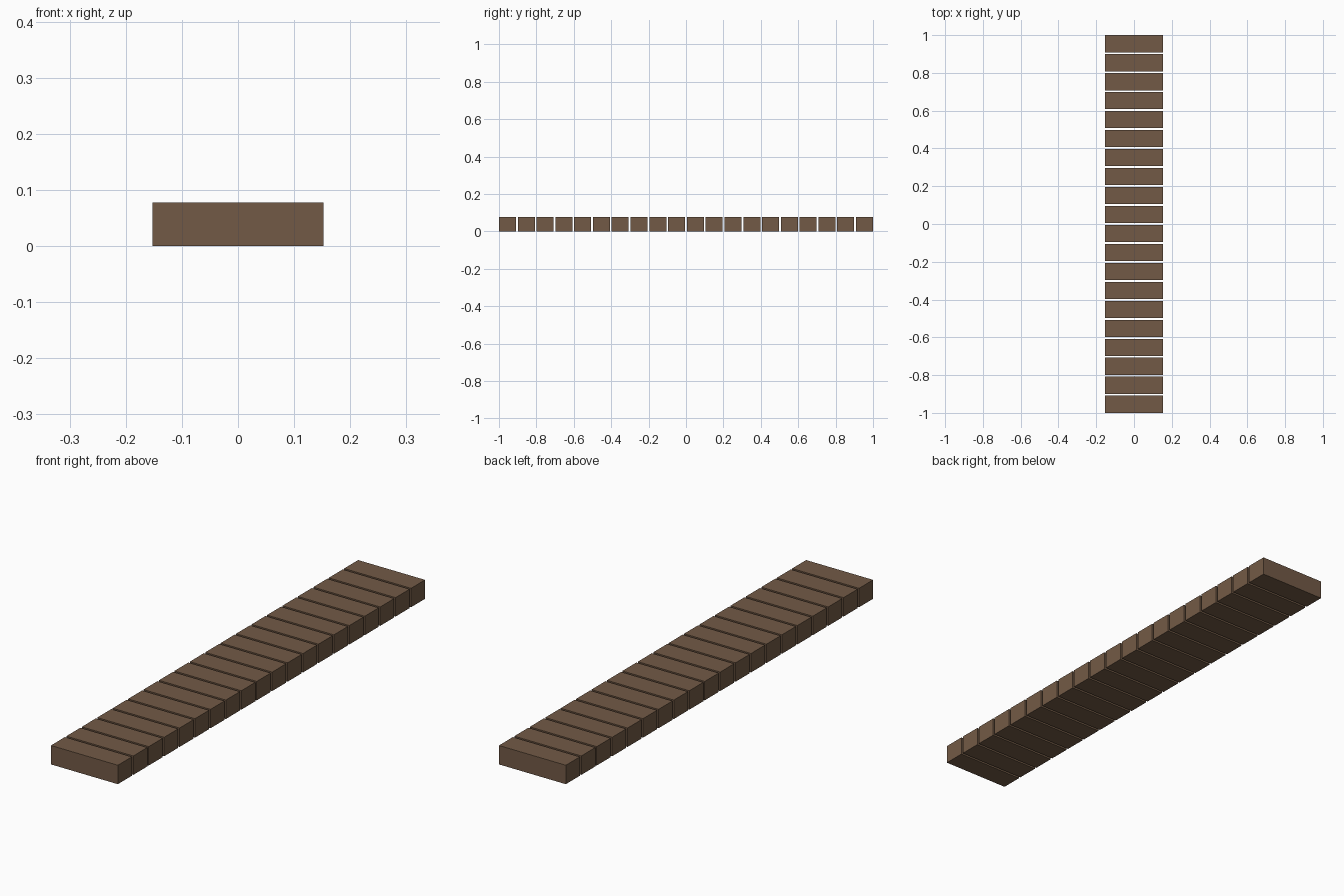
import bpy

if "Cube" in bpy.data.objects:
    bpy.data.objects.remove(bpy.data.objects["Cube"])

# Overall sizes
COUNT = 20
WIDTH, DEPTH, HEIGHT = 0.305, 0.091, 0.078
PITCH = (2.0 - DEPTH) / (COUNT - 1)

# Single brown timber colour
wood = bpy.data.materials.new("brown_wood")
wood.diffuse_color = (0.171, 0.102, 0.061, 1.0)
wood.use_nodes = True
wood.node_tree.nodes["Principled BSDF"].inputs["Base Color"].default_value = wood.diffuse_color


def add_plank(index):
    """One sleeper-like block laid across the row."""
    y = -1.0 + DEPTH / 2 + index * PITCH
    bpy.ops.mesh.primitive_cube_add(size=1, location=(0, y, HEIGHT / 2))
    plank = bpy.context.object
    plank.name = f"plank_{index + 1:02d}"
    plank.scale = (WIDTH, DEPTH, HEIGHT)
    bpy.ops.object.transform_apply(location=False, rotation=False, scale=True)
    plank.data.materials.append(wood)


# Row of evenly spaced planks
for i in range(COUNT):
    add_plank(i)
